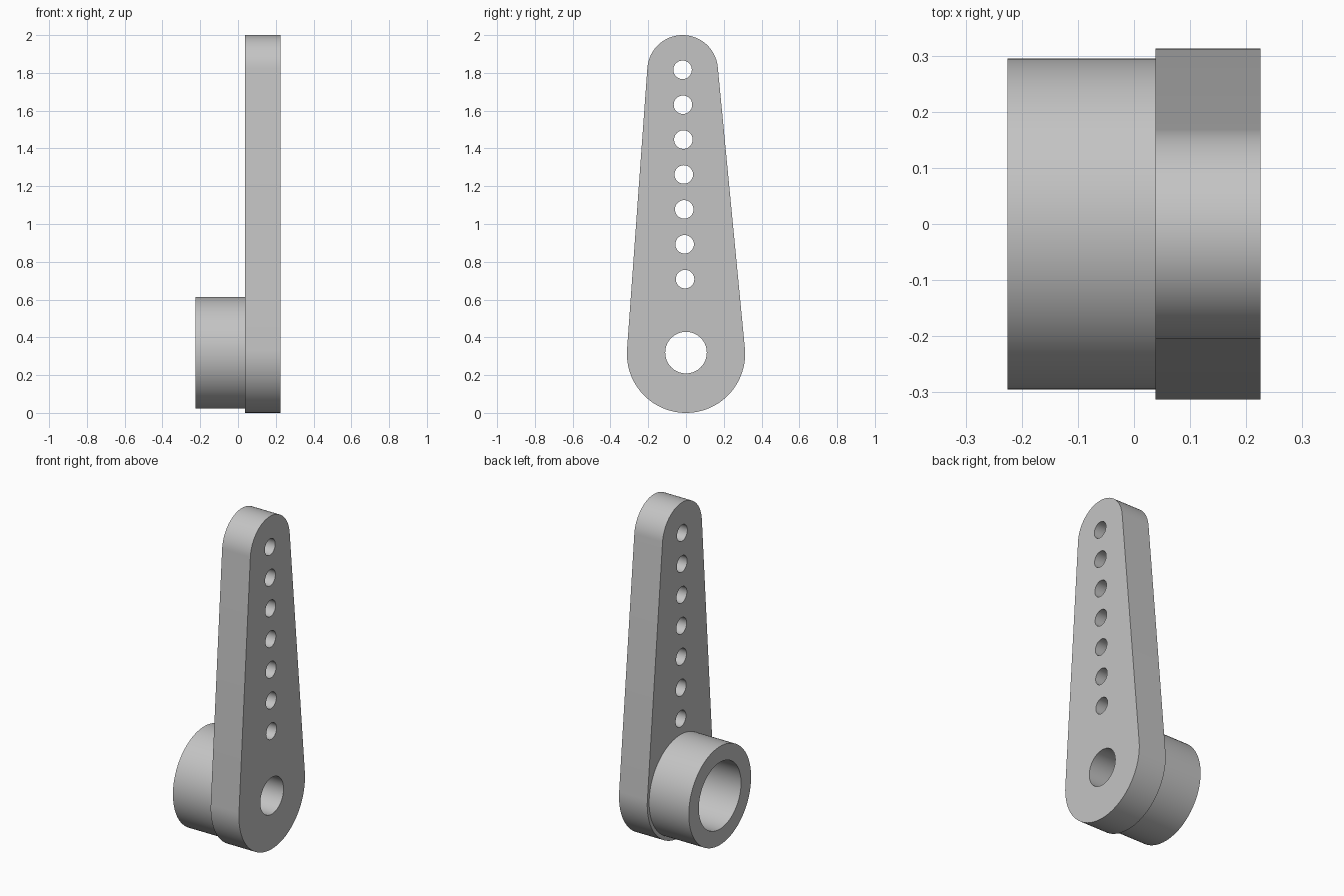
import bpy, bmesh, math
from mathutils import Matrix

cube = bpy.data.objects.get("Cube")
if cube:
    bpy.data.objects.remove(cube, do_unlink=True)

grey = bpy.data.materials.new("plain grey")
grey.use_nodes = True
colour = (0.55, 0.55, 0.55, 1)
grey.diffuse_color = colour
grey.node_tree.nodes["Principled BSDF"].inputs["Base Color"].default_value = colour


def arc(centre, radius, start, end, steps):
    """Points along an arc in the (y, z) plane, both ends included."""
    return [(centre[0] + radius * math.cos(a), centre[1] + radius * math.sin(a))
            for a in (start + (end - start) * i / steps for i in range(steps + 1))]


def circle(centre, radius, steps=64):
    return arc(centre, radius, 0, math.tau, steps)[:-1]


def plate(name, loops, x_min, x_max):
    """Fill an outline with holes and extrude it along x."""
    curve = bpy.data.curves.new(name, "CURVE")
    curve.dimensions = "2D"
    curve.fill_mode = "BOTH"
    curve.extrude = (x_max - x_min) / 2
    for loop in loops:
        spline = curve.splines.new("POLY")
        spline.points.add(len(loop) - 1)
        for point, (y, z) in zip(spline.points, loop):
            point.co = (y, z, 0, 1)
        spline.use_cyclic_u = True
    helper = bpy.data.objects.new(name + " outline", curve)
    bpy.context.collection.objects.link(helper)
    graph = bpy.context.evaluated_depsgraph_get()
    mesh = bpy.data.meshes.new_from_object(helper.evaluated_get(graph))
    bpy.data.objects.remove(helper, do_unlink=True)

    # Stand the outline up in the y-z plane and weld its rims
    mesh.transform(Matrix(((0, 0, 1, (x_min + x_max) / 2),
                           (1, 0, 0, 0), (0, 1, 0, 0), (0, 0, 0, 1))))
    bm = bmesh.new()
    bm.from_mesh(mesh)
    bmesh.ops.remove_doubles(bm, verts=bm.verts, dist=0.0001)
    bmesh.ops.recalc_face_normals(bm, faces=bm.faces)
    bm.to_mesh(mesh)
    bm.free()
    mesh.materials.clear()
    mesh.materials.append(grey)
    obj = bpy.data.objects.new(name, mesh)
    bpy.context.collection.objects.link(obj)
    bpy.ops.object.select_all(action="DESELECT")
    obj.select_set(True)
    bpy.context.view_layer.objects.active = obj
    bpy.ops.object.shade_smooth_by_angle(angle=math.radians(30))
    return obj


# Tapered arm: two round ends joined by tangent lines
base, base_r = (0, 0.313), 0.313
tip, tip_r = (-0.018, 1.813), 0.187
dy, dz = tip[0] - base[0], tip[1] - base[1]
lean = math.atan2(dz, dy)
spread = math.acos((base_r - tip_r) / math.hypot(dy, dz))
outline = (arc(tip, tip_r, lean - spread, lean + spread, 40)
           + arc(base, base_r, lean + spread, lean - spread + math.tau, 48))

# Row of seven link holes and the screw hole
hub = (0, 0.319)
holes = [circle((-0.005 - 0.0022 * i, 0.708 + 0.1847 * i), 0.049, 40) for i in range(7)]
holes.append(circle(hub, 0.11))
plate("arm", [outline] + holes, 0.038, 0.225)

# Hollow collar that fits over the shaft
plate("shaft_collar", [circle(hub, 0.295, 80), circle(hub, 0.2)], -0.225, 0.038)
